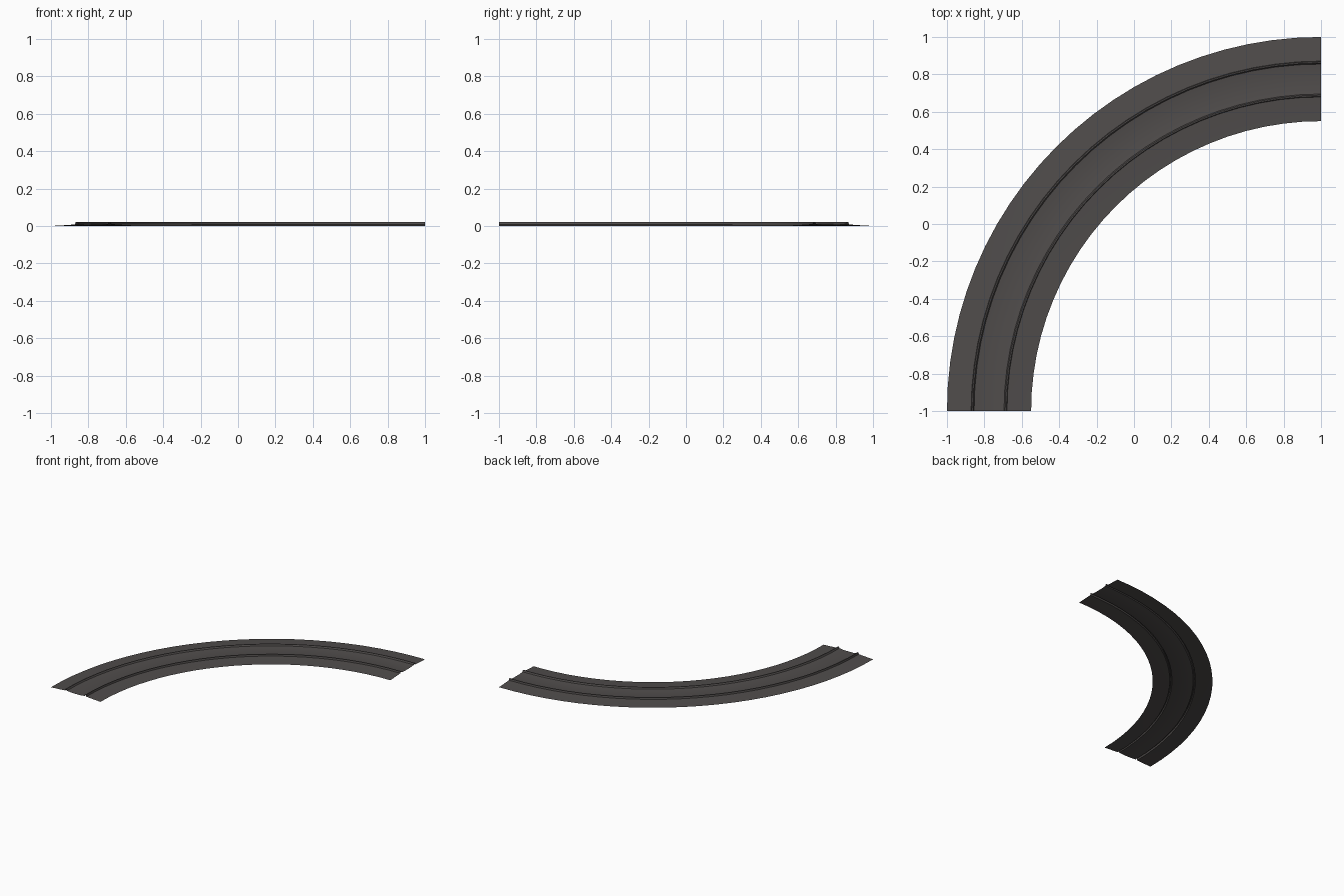
import bpy, bmesh, math

if "Cube" in bpy.data.objects:
    bpy.data.objects.remove(bpy.data.objects["Cube"])

# Cross-section as (radius, height): thin sheet with two raised rails
half = [(0.225, 0.0), (0.16, 0.0035), (0.096, 0.008), (0.093, 0.022),
        (0.086, 0.022), (0.080, 0.010), (0.045, 0.006)]
MID = 1.775
profile = [(MID - d, z) for d, z in half] + [(MID, 0.005)] + \
          [(MID + d, z) for d, z in reversed(half)]
SEGMENTS = 24

mat = bpy.data.materials.new("dark grey plastic")
mat.diffuse_color = (0.08, 0.073, 0.071, 1)
mat.use_nodes = True
mat.node_tree.nodes["Principled BSDF"].inputs["Base Color"].default_value = mat.diffuse_color

# Sweep the section through a quarter turn around the corner (1, -1)
bm = bmesh.new()
rings = []
for i in range(SEGMENTS + 1):
    a = math.pi / 2 * (1 + i / SEGMENTS)
    rings.append([bm.verts.new((1 + r * math.cos(a), -1 + r * math.sin(a), z))
                  for r, z in profile])
for p, q in zip(rings, rings[1:]):
    for j in range(len(profile) - 1):
        bm.faces.new((p[j], p[j + 1], q[j + 1], q[j]))
for f in bm.faces:
    f.normal_update()
    if f.normal.z < 0:
        f.normal_flip()
mesh = bpy.data.meshes.new("curved_track")
bm.to_mesh(mesh)
bm.free()
mesh.materials.append(mat)
track = bpy.data.objects.new("curved_track", mesh)
bpy.context.collection.objects.link(track)

# Smooth along the curve, sharp at the rails
bpy.context.view_layer.objects.active = track
track.select_set(True)
bpy.ops.object.shade_smooth_by_angle(angle=math.radians(30))
